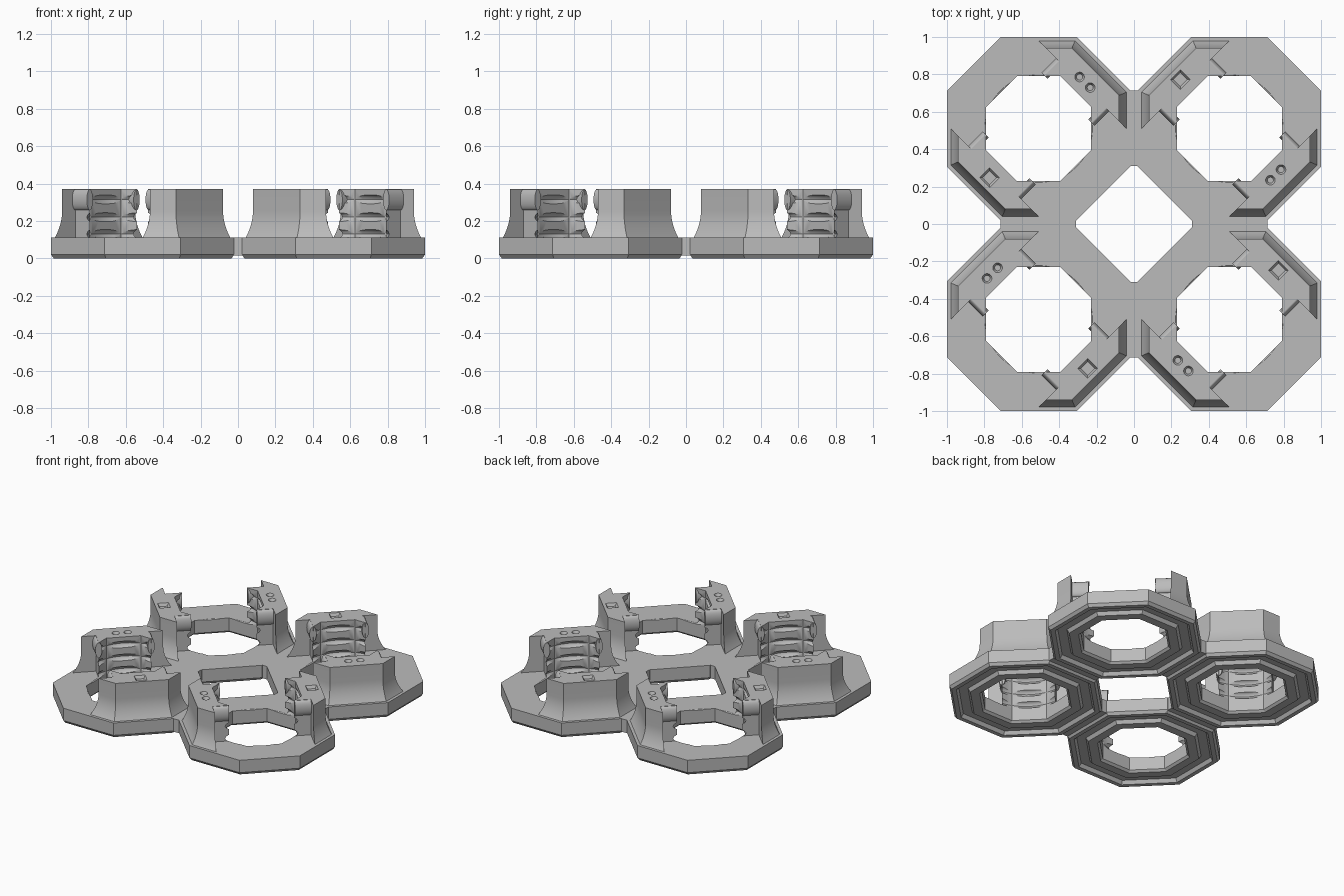
import bpy
import bmesh
from math import cos, sin, pi
from mathutils import Matrix

cube = bpy.data.objects.get("Cube")
if cube:
    bpy.data.objects.remove(cube)

grey = bpy.data.materials.new("mid_grey")
grey.use_nodes = True
grey.diffuse_color = (0.5, 0.5, 0.5, 1)
grey.node_tree.nodes["Principled BSDF"].inputs["Base Color"].default_value = (0.5, 0.5, 0.5, 1)

RING_OFFSET = 0.51
HOLE = 0.28
TOP = 0.37
DECK = 0.11
WALL = 0.332       # inner plane of the tower's wings
HALF = 0.177       # half length of the tower's inner block


def finish(name, bm):
    bmesh.ops.recalc_face_normals(bm, faces=bm.faces)
    mesh = bpy.data.meshes.new(name)
    bm.to_mesh(mesh)
    bm.free()
    mesh.materials.append(grey)
    obj = bpy.data.objects.new(name, mesh)
    bpy.context.collection.objects.link(obj)
    return obj


def loft(name, profile, sides=8, closed=False, at=(0, 0)):
    """Sweep (apothem, z) points around a regular polygon."""
    bm = bmesh.new()
    rings = []
    for a, z in profile:
        r = a / cos(pi / sides)
        angles = [(i + 0.5) * 2 * pi / sides for i in range(sides)]
        rings.append([bm.verts.new((at[0] + r * cos(t), at[1] + r * sin(t), z)) for t in angles])
    pairs = list(zip(rings, rings[1:]))
    if closed:
        pairs.append((rings[-1], rings[0]))
    else:
        bm.faces.new(rings[0])
        bm.faces.new(rings[-1])
    for lo, hi in pairs:
        for i in range(sides):
            j = (i + 1) % sides
            bm.faces.new((lo[i], lo[j], hi[j], hi[i]))
    return finish(name, bm)


def prism(name, plan, z0, z1):
    bm = bmesh.new()
    face = bm.faces.new([bm.verts.new((x, y, z0)) for x, y in plan])
    out = bmesh.ops.extrude_face_region(bm, geom=[face])
    verts = [v for v in out["geom"] if isinstance(v, bmesh.types.BMVert)]
    bmesh.ops.translate(bm, verts=verts, vec=(0, 0, z1 - z0))
    return finish(name, bm)


def carve(obj, steps):
    """Run booleans on obj and bake the result into its mesh."""
    for operation, cutter in steps:
        mod = obj.modifiers.new("cut", "BOOLEAN")
        mod.operation = operation
        mod.solver = "EXACT"
        mod.object = cutter
    bpy.context.view_layer.update()
    deps = bpy.context.evaluated_depsgraph_get()
    mesh = bpy.data.meshes.new_from_object(obj.evaluated_get(deps))
    obj.modifiers.clear()
    obj.data = mesh


# Cutters: octagonal bore and the lens-shaped grip grooves
cutters = []
bore = loft("bore_cutter", [(HOLE, -0.1), (HOLE, 0.5)])
cutters.append(bore)
lens = [(0.25, 0.035), (0.285, 0.022), (0.297, 0.012), (0.302, 0)]
grooves = []
for z in (0.13, 0.22, 0.315):
    section = [(r, z - h) for r, h in lens] + [(r, z + h) for r, h in lens[-2::-1]]
    grooves.append(loft("groove_cutter", section, sides=64))
cutters += grooves
groove_steps = [("DIFFERENCE", g) for g in grooves]

# Octagonal ring with bevelled foot and a channel underneath
ring = loft("ring_base", [
    (0.49, DECK), (0.49, 0.02), (0.475, 0), (0.445, 0), (0.43, 0.025),
    (0.37, 0.025), (0.355, 0), (0.295, 0), (HOLE, 0.015), (HOLE, DECK)], closed=True)
carve(ring, groove_steps[:1])
parts = [ring]

# Towers on two opposite sides of the ring, with a flared outer skirt
flare = [(0.43 + 0.045 * (1 - i / 8) ** 2, 0.1 + 0.155 * i / 8) for i in range(9)]
for side, label in ((1, "square"), (-1, "round")):
    tower = loft(label + "_socket_tower", flare + [(0.43, TOP)])
    plan = [(-0.6, WALL), (-HALF, WALL), (-HALF, 0.1), (HALF, 0.1),
            (HALF, WALL), (0.6, WALL), (0.6, 0.6), (-0.6, 0.6)]
    mask = prism("tower_mask", [(side * x, side * y) for x, y in plan], 0.05, 0.5)
    if side > 0:
        sockets = [loft("socket_cutter", [(0.026, TOP - 0.02), (0.04, TOP + 0.005)], 4, at=(0, 0.371))]
    else:
        sockets = [loft("socket_cutter", [(0.016, TOP - 0.02), (0.028, TOP + 0.005)], 24, at=(u, -0.35))
                   for u in (-0.04, 0.04)]
    cutters += [mask] + sockets
    carve(tower, [("INTERSECT", mask), ("DIFFERENCE", bore)] + groove_steps
          + [("DIFFERENCE", s) for s in sockets])
    parts.append(tower)

    # Rounded catches on both ends of the tower's inner block
    for end in (-1, 1):
        bm = bmesh.new()
        bmesh.ops.create_cone(bm, cap_ends=True, segments=32, radius1=1, radius2=1, depth=1)
        bmesh.ops.transform(bm, verts=bm.verts, matrix=Matrix.Translation(
            (end * HALF, side * 0.277, 0.313)) @ Matrix.Diagonal((0.023, 0.11, 0.055, 1))
            @ Matrix.Rotation(pi / 2, 4, "X"))
        parts.append(finish(label + "_tower_catch", bm))

for c in cutters:
    bpy.data.objects.remove(c)

# Four units around the centre
everything = []
for k in range(4):
    place = (Matrix.Rotation(k * pi / 2, 4, "Z") @ Matrix.Translation((RING_OFFSET, RING_OFFSET, 0))
             @ Matrix.Rotation(pi / 4, 4, "Z"))
    for part in parts:
        obj = part.copy()
        obj.name = part.name.split(".")[0]
        bpy.context.collection.objects.link(obj)
        obj.matrix_world = place
        everything.append(obj)
    # Bridge joining neighbouring rings
    bridge = prism("ring_bridge", [(-0.03, 0.31), (0.03, 0.31), (0.03, 0.715), (-0.03, 0.715)], 0.015, DECK)
    bridge.rotation_euler.z = k * pi / 2
    everything.append(bridge)
for part in parts:
    bpy.data.objects.remove(part)

# Smooth curved skirts and catches, keep hard edges
bpy.ops.object.select_all(action="DESELECT")
for obj in everything:
    obj.select_set(True)
bpy.context.view_layer.objects.active = everything[0]
bpy.ops.object.shade_smooth_by_angle(angle=pi / 6)
